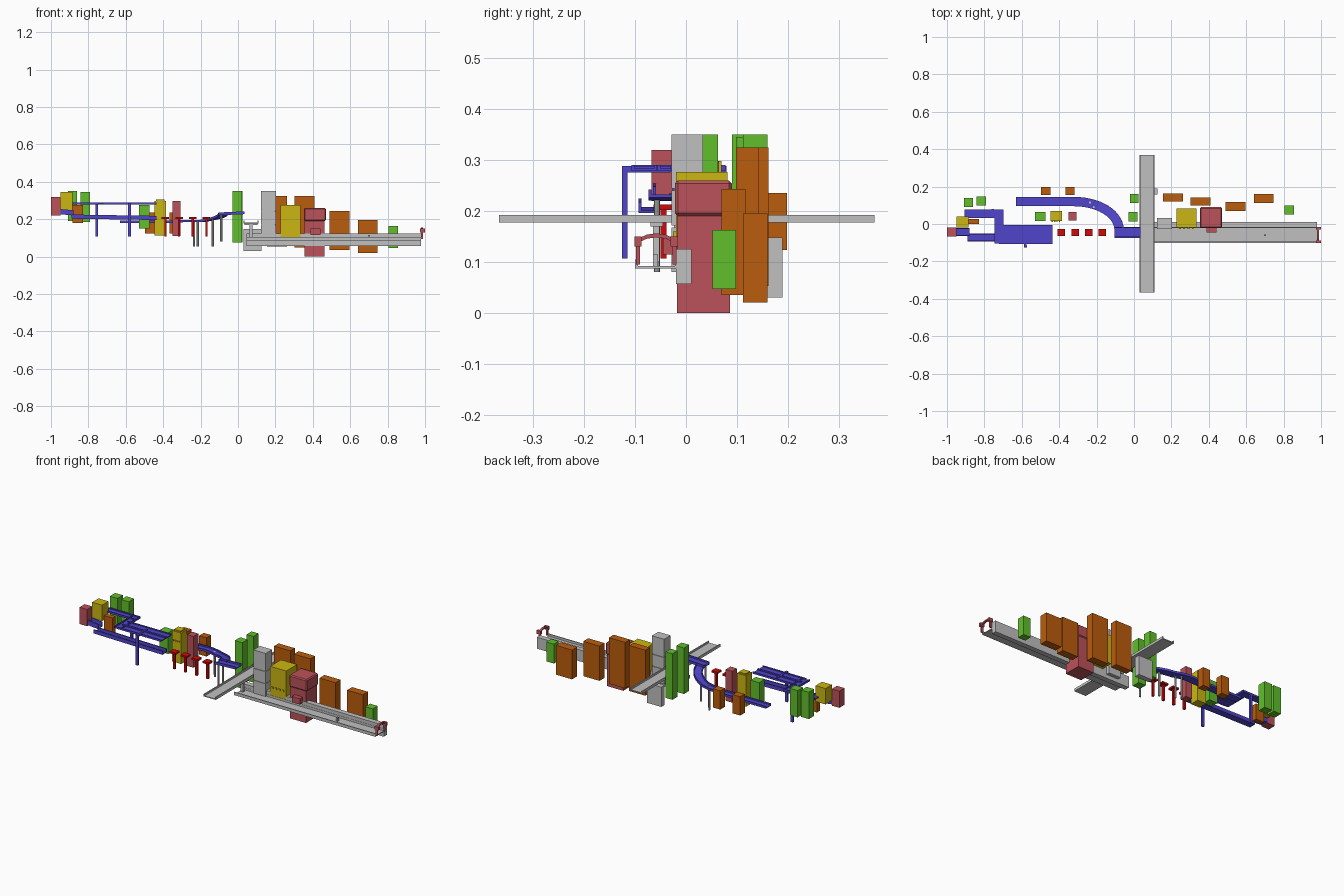
import bpy, bmesh, math
from mathutils import Vector


def material(name, rgb):
    m = bpy.data.materials.new(name)
    m.diffuse_color = (*rgb, 1)
    return m


BLUE = material("blue", (0.08, 0.06, 0.60))
GREY = material("light grey", (0.53, 0.53, 0.53))
ORANGE = material("orange", (0.50, 0.11, 0.004))
GREEN = material("green", (0.12, 0.52, 0.025))
YELLOW = material("yellow", (0.60, 0.47, 0.006))
PINK = material("dusty red", (0.50, 0.085, 0.10))
RED = material("bright red", (0.62, 0.003, 0.003))


def finish(name, bm, mat):
    bmesh.ops.recalc_face_normals(bm, faces=bm.faces)
    me = bpy.data.meshes.new(name)
    bm.to_mesh(me)
    bm.free()
    me.materials.append(mat)
    ob = bpy.data.objects.new(name, me)
    bpy.context.collection.objects.link(ob)
    return ob


def box(name, x, y, z, mat):
    bm = bmesh.new()
    bmesh.ops.create_cube(bm, size=1)
    for v in bm.verts:
        v.co = [(a[0] + a[1]) / 2 + c * (a[1] - a[0]) for a, c in zip((x, y, z), v.co)]
    return finish(name, bm, mat)


def post(name, x, y, z0, z1, r, mat, n=8, r_top=None):
    bm = bmesh.new()
    bmesh.ops.create_cone(bm, cap_ends=True, segments=n, radius1=r,
                          radius2=r_top or r, depth=z1 - z0)
    bmesh.ops.translate(bm, verts=bm.verts, vec=(x, y, (z0 + z1) / 2))
    return finish(name, bm, mat)


def channel(name, path, width, height, mat, t=0.005, lip=0.006):
    """Sweep a U section along a path; z of the path is the top of the lips."""
    w = width / 2
    prof = [(-w, 0), (-w, -height), (w, -height), (w, 0),
            (w - lip, 0), (w - lip, -height + t), (-w + lip, -height + t), (-w + lip, 0)]
    pts = [Vector(p) for p in path]
    bm = bmesh.new()
    rings = []
    for i, p in enumerate(pts):
        d = pts[min(i + 1, len(pts) - 1)] - pts[max(i - 1, 0)]
        side = Vector((-d.y, d.x, 0)).normalized()
        rings.append([bm.verts.new(p + side * a + Vector((0, 0, b))) for a, b in prof])
    for r0, r1 in zip(rings, rings[1:]):
        for k in range(8):
            j = (k + 1) % 8
            bm.faces.new((r0[k], r0[j], r1[j], r1[k]))
    bm.faces.new(rings[0])
    bm.faces.new(rings[-1])
    return finish(name, bm, mat)


# Machine cabinets: x range, y range, z range
cabinets = [
    ("end_press", PINK, (-1.0, -0.95), (-0.068, -0.02), (0.22, 0.32)),
    ("left_feeder", YELLOW, (-0.95, -0.885), (-0.02, 0.04), (0.25, 0.345)),
    ("left_cabinet_a", GREEN, (-0.91, -0.86), (0.09, 0.14), (0.19, 0.35)),
    ("left_cabinet_b", GREEN, (-0.842, -0.79), (0.098, 0.148), (0.185, 0.345)),
    ("left_crate", ORANGE, (-0.885, -0.83), (0.0, 0.028), (0.18, 0.275)),
    ("mid_cabinet", GREEN, (-0.53, -0.472), (0.015, 0.065), (0.15, 0.277)),
    ("mid_crate_a", ORANGE, (-0.497, -0.447), (0.155, 0.198), (0.123, 0.235)),
    ("mid_crate_b", ORANGE, (-0.365, -0.317), (0.155, 0.198), (0.123, 0.235)),
    ("mid_filler", YELLOW, (-0.446, -0.386), (0.015, 0.07), (0.113, 0.298)),
    ("mid_filler_lid", YELLOW, (-0.438, -0.394), (0.022, 0.063), (0.298, 0.305)),
    ("mid_press", PINK, (-0.35, -0.308), (0.02, 0.065), (0.11, 0.297)),
    ("centre_cabinet_front", GREEN, (-0.03, 0.02), (0.013, 0.063), (0.075, 0.35)),
    ("centre_cabinet_back", GREEN, (-0.022, 0.023), (0.112, 0.16), (0.075, 0.35)),
    ("rear_tank", GREY, (0.03, 0.125), (0.158, 0.19), (0.03, 0.148)),
    ("rear_rack_a", ORANGE, (0.155, 0.262), (0.12, 0.162), (0.053, 0.325)),
    ("rear_rack_b", ORANGE, (0.302, 0.41), (0.098, 0.143), (0.05, 0.325)),
    ("rear_rack_c", ORANGE, (0.49, 0.597), (0.07, 0.117), (0.035, 0.243)),
    ("rear_rack_d", ORANGE, (0.642, 0.747), (0.112, 0.16), (0.02, 0.195)),
    ("main_filler", YELLOW, (0.227, 0.333), (-0.02, 0.082), (0.105, 0.277)),
    ("main_press_base", PINK, (0.355, 0.462), (-0.018, 0.086), (0.0, 0.19)),
    ("main_press_hood", PINK, (0.388, 0.44), (-0.045, 0.0), (0.115, 0.15)),
    ("right_cabinet", GREEN, (0.805, 0.855), (0.052, 0.098), (0.047, 0.163)),
]
for name, mat, x, y, z in cabinets:
    box(name, x, y, z, mat)

# Press head with bevelled corners
head = box("main_press_head", (0.352, 0.47), (-0.022, 0.09), (0.19, 0.26), PINK)
bev = head.modifiers.new("bevel", "BEVEL")
bev.width, bev.segments = 0.006, 1

# Stacked grey cabinet: three sections with slim joints
for i, (z0, z1) in enumerate([(0.08, 0.168), (0.172, 0.24), (0.244, 0.35)]):
    box(f"stack_section_{i}", (0.122, 0.202), (-0.028, 0.033), (z0, z1), GREY)
box("stack_core", (0.126, 0.198), (-0.024, 0.029), (0.09, 0.34), GREY)

# Control knobs on the yellow machines
for i in range(4):
    box(f"filler_knob_{i}", (0.24 + i * 0.023, 0.25 + i * 0.023), (-0.026, -0.018), (0.15, 0.16), YELLOW)
    box(f"mid_knob_{i}", (-0.44 + i * 0.013, -0.434 + i * 0.013), (0.01, 0.017), (0.24, 0.246), YELLOW)

# Stools
for i in range(4):
    x = -0.388 + i * 0.073
    box(f"stool_seat_{i}", (x - 0.02, x + 0.02), (-0.064, -0.026), (0.202, 0.213), RED)
    box(f"stool_leg_{i}", (x - 0.006, x + 0.006), (-0.05, -0.038), (0.107, 0.203), RED)

# Long grey conveyor with back wall and end arch
channel("main_belt", [(0.045, -0.058, 0.105), (0.978, -0.058, 0.105)], 0.085, 0.018, GREY)
box("main_belt_back_wall", (0.045, 0.978), (-0.02, 0.011), (0.057, 0.125), GREY)
box("belt_sensor", (0.695, 0.705), (-0.065, -0.055), (0.092, 0.115), GREY)
for i, y in enumerate((-0.094, -0.023)):
    box(f"arch_leg_{i}", (0.978, 0.99), (y - 0.004, y + 0.004), (0.095, 0.14), PINK)
    box(f"arch_block_{i}", (0.974, 1.0), (y - 0.007, y + 0.007), (0.13, 0.15), PINK)
channel_pts = [(0.984, -0.0585 - 0.0355 * math.cos(a), 0.14 + 0.016 * math.sin(a))
               for a in [math.pi * k / 6 for k in range(7)]]
channel("arch_top", channel_pts, 0.012, 0.008, PINK)

# Cross conveyor and its stand
channel("cross_belt", [(0.07, -0.367, 0.192), (0.07, 0.37, 0.192)], 0.08, 0.015, GREY)
box("cross_stand_post", (0.062, 0.078), (-0.065, -0.052), (0.1, 0.178), GREY)
box("cross_stand_top", (0.035, 0.105), (-0.07, -0.045), (0.17, 0.178), GREY)

# Curved blue conveyor rising towards the centre
path = [(-0.63, 0.12, 0.192), (-0.47, 0.12, 0.192), (-0.32, 0.12, 0.194)]
for k in range(1, 15):
    a = math.pi / 2 * k / 14
    s = max(0, (k - 5) / 9)
    path.append((-0.32 + 0.24 * math.sin(a), -0.03 + 0.15 * math.cos(a), 0.197 + 0.038 * s))
channel("curved_belt", path, 0.05, 0.013, BLUE)
channel("transfer_belt", [(-0.105, -0.045, 0.236), (0.035, -0.045, 0.242)], 0.058, 0.015, BLUE)
for i, (x, y, z0, z1) in enumerate([(-0.235, 0.115, 0.055, 0.19), (-0.215, 0.09, 0.055, 0.19),
                                    (-0.135, 0.05, 0.055, 0.2), (-0.09, -0.057, 0.08, 0.225)]):
    post(f"curve_leg_{i}", x, y, z0, z1, 0.006, GREY)

# Upper blue walkway belts (L shape plus long deck)
channel("upper_belt_start", [(-0.905, 0.055, 0.29), (-0.698, 0.055, 0.29)], 0.046, 0.011, BLUE)
channel("upper_belt_turn", [(-0.722, 0.078, 0.29), (-0.722, -0.105, 0.29)], 0.048, 0.011, BLUE)
channel("upper_belt_long", [(-0.722, -0.031, 0.29), (-0.435, -0.031, 0.29)], 0.05, 0.011, BLUE)
channel("upper_belt_outer", [(-0.722, -0.082, 0.29), (-0.435, -0.082, 0.29)], 0.05, 0.011, BLUE)
box("walkway_leg_front", (-0.589, -0.573), (-0.126, -0.115), (0.107, 0.288), BLUE)
box("walkway_arm", (-0.587, -0.575), (-0.126, -0.03), (0.276, 0.288), BLUE)
box("walkway_leg_back", (-0.762, -0.748), (0.068, 0.08), (0.107, 0.288), BLUE)

# Lower blue conveyor
channel("lower_belt_feed", [(-0.955, -0.043, 0.255), (-0.88, -0.043, 0.248)], 0.044, 0.028, BLUE)
channel("lower_belt", [(-0.89, -0.072, 0.225), (-0.435, -0.072, 0.218)], 0.042, 0.022, BLUE)
